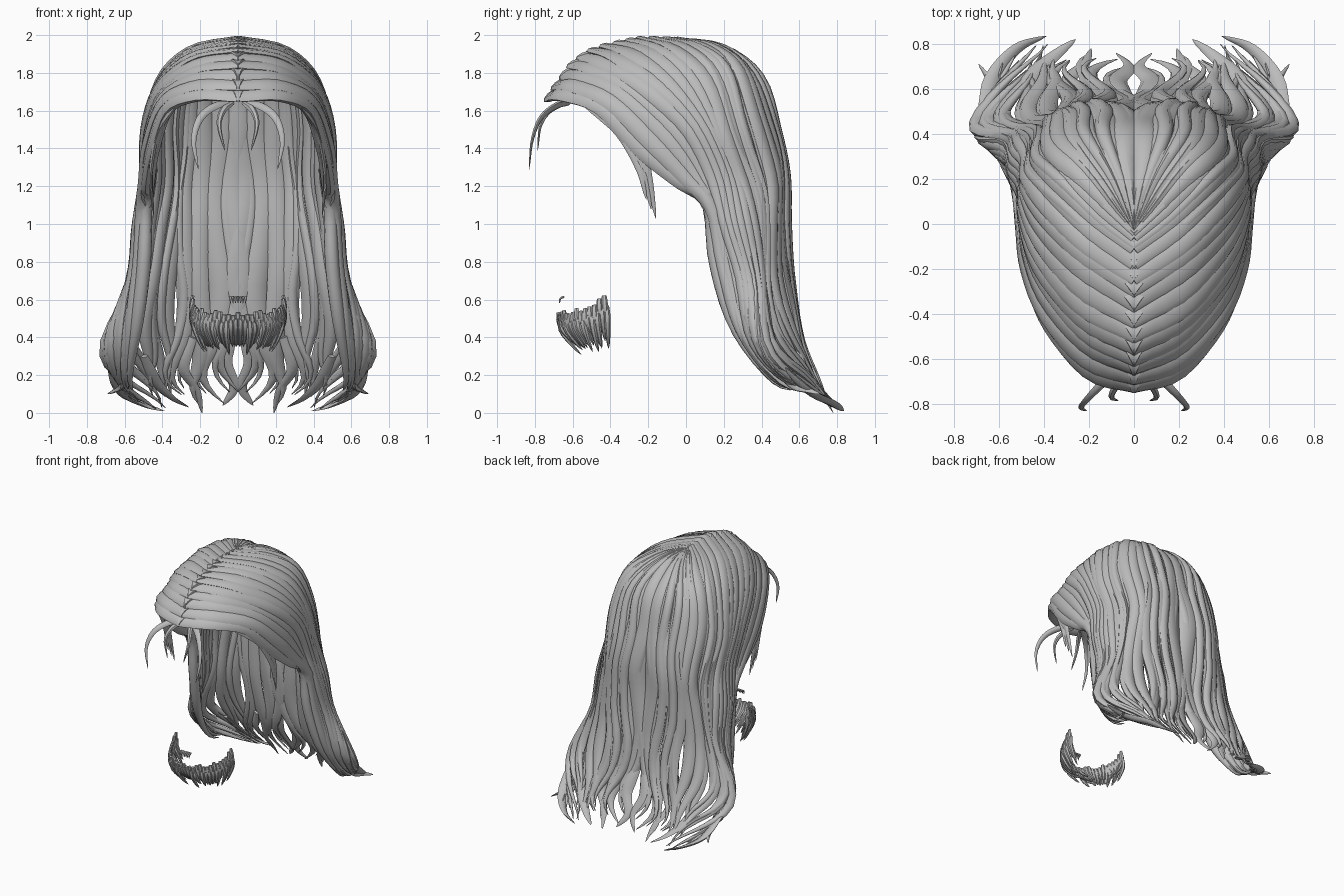
import bpy, bmesh, math, random
from mathutils import Vector

random.seed(4)
if "Cube" in bpy.data.objects:
    bpy.data.objects.remove(bpy.data.objects["Cube"], do_unlink=True)

grey = bpy.data.materials.new("hair grey")
grey.use_nodes = True
grey.diffuse_color = (0.5, 0.5, 0.5, 1)
grey.node_tree.nodes["Principled BSDF"].inputs["Base Color"].default_value = (0.5, 0.5, 0.5, 1)


def spline(points, t):
    """Point on a smooth curve through the points, t from 0 to 1."""
    last = len(points) - 1
    s = min(max(t, 0), 1) * last
    i = min(int(s), last - 1)
    f = s - i
    b, c = points[i], points[i + 1]
    a = points[i - 1] if i > 0 else b * 2 - c
    d = points[i + 2] if i + 2 <= last else c * 2 - b
    return (b * 2 + (c - a) * f + (a * 2 - b * 5 + c * 4 - d) * f ** 2
            + (b * 3 - a - c * 3 + d) * f ** 3) / 2


def lock(bm, centres, sides, widths, depths, roll=0.0, corners=8):
    """Sweep a flattened, tapering section along the centres."""
    rings = []
    count = len(centres)
    for i, p in enumerate(centres):
        along = (centres[min(i + 1, count - 1)] - centres[max(i - 1, 0)]).normalized()
        side = (sides[i] - along * sides[i].dot(along)).normalized()
        out = side.cross(along)
        side, out = (side * math.cos(roll) + out * math.sin(roll),
                     out * math.cos(roll) - side * math.sin(roll))
        ring = []
        for k in range(corners):
            a = math.tau * k / corners
            ring.append(bm.verts.new(p + side * math.cos(a) * widths[i]
                                     + out * math.sin(a) * depths[i]))
        rings.append(ring)
    for r, s in zip(rings, rings[1:]):
        for k in range(corners):
            n = (k + 1) % corners
            bm.faces.new((r[k], r[n], s[n], s[k]))
    bm.faces.new(rings[0])
    bm.faces.new(rings[-1])


def finish(name, bm, mirrored=True):
    bmesh.ops.recalc_face_normals(bm, faces=bm.faces)
    mesh = bpy.data.meshes.new(name)
    bm.to_mesh(mesh)
    bm.free()
    mesh.materials.append(grey)
    ob = bpy.data.objects.new(name, mesh)
    bpy.context.collection.objects.link(ob)
    if mirrored:
        mod = ob.modifiers.new("mirror", 'MIRROR')
        mod.use_mirror_merge = False
    bpy.ops.object.select_all(action='DESELECT')
    bpy.context.view_layer.objects.active = ob
    ob.select_set(True)
    bpy.ops.object.shade_smooth_by_angle(angle=math.radians(50))


def path(*pts):
    return [Vector(p) for p in pts]


# Guide curves of the left half, from the hairline round to the middle of the back
hairline = path((-.02, -.74, 1.65), (.2, -.66, 1.67), (.37, -.46, 1.61), (.45, -.26, 1.4),
                (.48, -.07, 1.24), (.49, .11, 1.12), (.5, .15, .8), (.53, .25, .45),
                (.57, .45, .17), (.55, .66, .1))
temple = path((-.02, -.56, 1.88), (.22, -.41, 1.84), (.4, -.2, 1.7), (.475, 0, 1.5),
              (.485, .13, 1.25), (.52, .2, 1), (.54, .27, .75), (.61, .35, .4),
              (.62, .52, .18), (.58, .74, .08))
side = path((-.02, -.29, 1.97), (.24, -.1, 1.91), (.4, .05, 1.75), (.47, .17, 1.5),
            (.47, .27, 1.25), (.52, .32, 1), (.55, .37, .7), (.69, .43, .35),
            (.61, .6, .15), (.44, .8, .02))
crown = path((0, -.06, 1.975), (.18, .1, 1.93), (.32, .24, 1.81), (.38, .34, 1.55),
             (.39, .4, 1.25), (.42, .42, 1), (.44, .45, .7), (.52, .52, .4),
             (.48, .64, .2), (.32, .79, .03))
nape = path((0, -.05, 1.97), (.11, .18, 1.93), (.21, .36, 1.77), (.26, .45, 1.5),
            (.28, .5, 1.25), (.26, .51, 1), (.27, .53, .7), (.31, .59, .4),
            (.27, .68, .2), (.17, .77, .03))
middle = path((0, -.04, 1.97), (0, .2, 1.92), (0, .4, 1.76), (0, .47, 1.5),
              (0, .52, 1.25), (0, .52, 1), (0, .54, .7), (0, .59, .4),
              (0, .67, .2), (0, .74, .02))
guides = [hairline, temple, side, crown, nape, middle]


def sheet(u, v):
    return spline([spline(g, v) for g in guides], u)


def hair_group(name, start, stop, count, fullness, tip, wave, depth):
    """Fill part of the sheet with overlapping locks; tip is the tapering length."""
    bm = bmesh.new()
    step = (stop - start) / count
    for n in range(count):
        u = start + step * (n + 0.5)
        end = random.uniform(.93, 1)
        phase = u * 9 + random.uniform(-.7, .7)
        lift = random.uniform(-.016, .01)
        centres, sides, widths, depths = [], [], [], []
        for j in range(36):
            t = j / 35
            v = t * end
            lo, hi = max(u - .02, 0), min(u + .02, 1)
            across = sheet(hi, v) - sheet(lo, v)
            spread = across.length / (hi - lo) * step
            across.normalize()
            p = sheet(u, v)
            sway = wave * (.3 + max(0, t - .6) * 2) * math.sin(t * 17 + phase) * min(1, t * 3)
            p += across * sway + Vector((p.x, p.y * .6, 0)).normalized() * lift * min(1, t * 5)
            taper = min(1, (1 - t) / tip) ** .8
            centres.append(p)
            sides.append(across)
            widths.append((spread * fullness + .01) * min(1, .7 + t * 4) * taper + .002)
            depths.append(depth * (.5 + .5 * min(1, t * 5)) * taper + .002)
        lock(bm, centres, sides, widths, depths, roll=random.uniform(.2, .45))
    finish(name, bm)


hair_group("swept_front_locks", 0, .42, 9, .8, .22, .015, .035)
hair_group("crown_side_locks", .42, .62, 4, .8, .3, .05, .03)
hair_group("back_locks", .62, 1, 6, .75, .34, .07, .03)
hair_group("back_overlay_strands", .45, 1, 8, .3, .28, .08, .032)


def loose(bm, pts, width, depth, facing, steps=14):
    """Free lock that tapers to a point."""
    centres = [spline(pts, j / steps) for j in range(steps + 1)]
    size = [min(1, .55 + j / steps * 2) * (1 - j / steps) ** .6 + .04 for j in range(steps + 1)]
    lock(bm, centres, [Vector(facing)] * (steps + 1),
         [width * s for s in size], [depth * s for s in size], corners=6)


# Wisps falling over the forehead
bm = bmesh.new()
loose(bm, path((.03, -.62, 1.64), (.12, -.69, 1.625), (.2, -.77, 1.56), (.235, -.815, 1.44),
               (.21, -.83, 1.29)), .028, .018, (1, 0, .3))
loose(bm, path((.03, -.64, 1.64), (.08, -.72, 1.6), (.1, -.77, 1.52), (.07, -.785, 1.39)),
      .022, .016, (1, 0, .2))
finish("forehead_wisps", bm)

# Pointed locks in front of the ears
bm = bmesh.new()
for n in range(5):
    s = n / 4
    loose(bm, path((.33 + .08 * s, -.52 + .22 * s, 1.63 - .06 * s),
                   (.42 + .03 * s, -.36 + .1 * s, 1.5),
                   (.46, -.25 + .05 * s, 1.3 - .04 * s),
                   (.465 - .02 * s, -.21 + .05 * s, 1.13 - .1 * s + .06 * (n % 2))),
          .036, .02, (0, 1, .3))
finish("ear_locks", bm)

# Curling ends along the hem
bm = bmesh.new()
loose(bm, path((.63, .48, .25), (.62, .57, .15), (.65, .65, .12), (.69, .71, .1)), .03, .018, (0, 1, .3))
loose(bm, path((.67, .5, .25), (.62, .66, .11), (.52, .78, .05), (.39, .835, .01)), .045, .02, (1, 0, .5))
loose(bm, path((.5, .56, .3), (.44, .67, .17), (.35, .75, .08), (.26, .82, .03)), .045, .018, (1, 0, .3))
loose(bm, path((.24, .57, .4), (.29, .64, .24), (.22, .71, .12), (.19, .78, 0)), .04, .016, (1, .3, 0))
loose(bm, path((.03, .57, .45), (.07, .64, .28), (.02, .7, .14), (.08, .76, .04)), .05, .018, (1, .3, 0))
finish("curled_ends", bm)

# Chin beard: two rows of short locks along a horseshoe
bm = bmesh.new()
for row in range(2):
    for n in range(16):
        s = (n + .5 * row) / 15.5
        a = s * math.pi / 2
        x, y = .24 * math.sin(a), -.42 - .26 * math.cos(a)
        outward = Vector((math.sin(a), -math.cos(a), 0))
        top = Vector((x, y, .53 + .09 * s ** 3 - .04 * row + random.uniform(-.015, .01)))
        drop = Vector((-x * .22, .13 * (1 - s) + .01,
                       -.17 - .05 * s ** 2 + random.uniform(-.015, .04)))
        loose(bm, [top, top + drop * .35 + outward * .025, top + drop * .75 + outward * .015, top + drop],
              .021, .016, (math.cos(a), math.sin(a), 0), 8)
finish("chin_beard", bm)

# Small tuft under the lip
bm = bmesh.new()
for n in range(7):
    x = (n - 3) * .013
    loose(bm, path((x, -.645, .615), (x * 1.05, -.665, .605), (x, -.67, .578)), .009, .009, (1, 0, 0), 6)
finish("lip_tuft", bm, mirrored=False)
